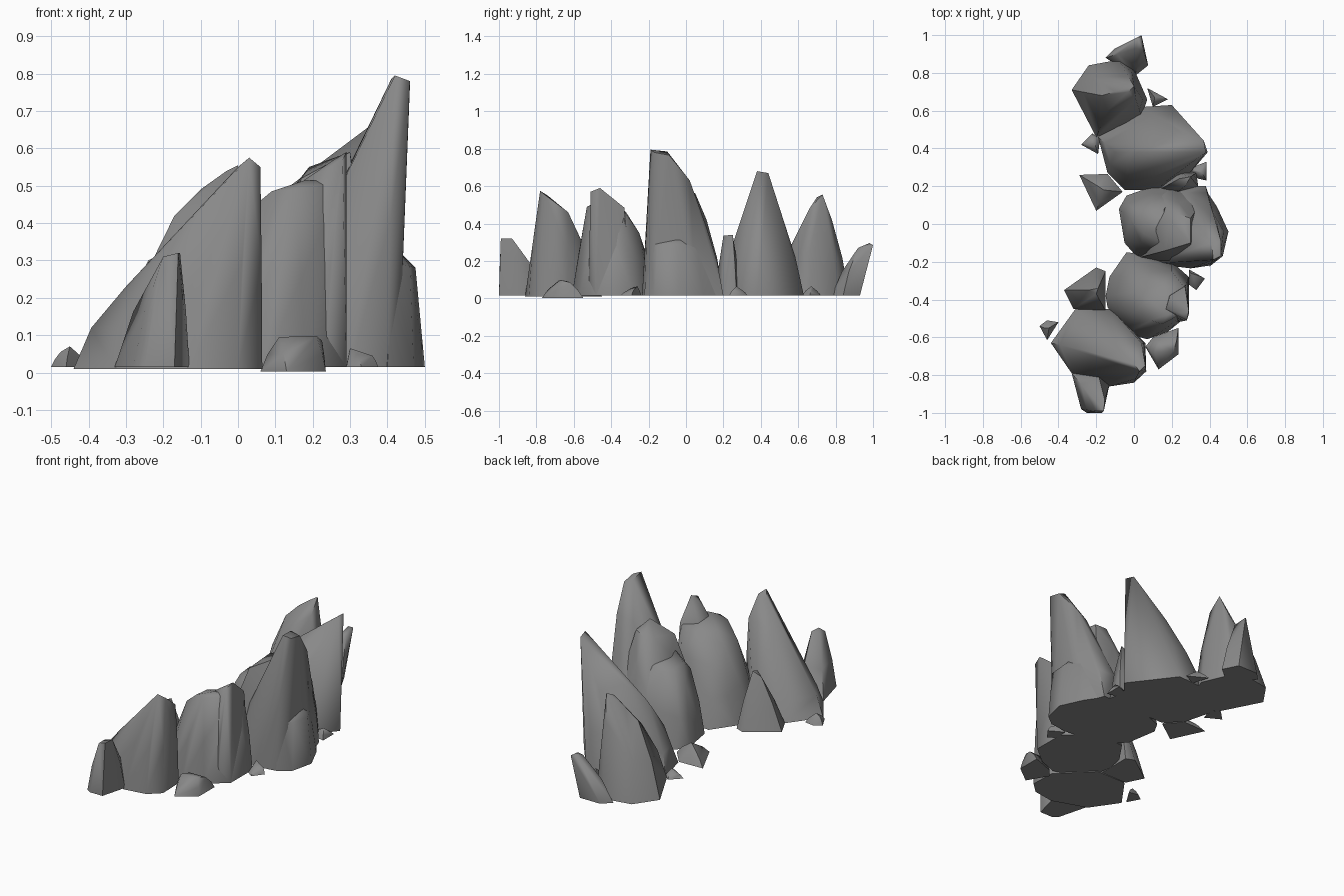
import bpy, bmesh, math
from mathutils import Vector

stone = bpy.data.materials.new("grey_stone")
stone.diffuse_color = (0.25, 0.25, 0.25, 1)


def rock(name, base, tops, floor=0.015, bulge=0.38):
    """Convex boulder: ground outline, swelling waist, then crest points."""
    bm = bmesh.new()
    crest = [Vector(t) for t in tops]
    for x, y in base:
        foot = Vector((x, y, floor))
        near = min(crest, key=lambda t: (t.xy - foot.xy).length)
        waist = foot.lerp(near, bulge)
        waist.z = floor + (near.z - floor) * 0.5
        bm.verts.new(foot)
        bm.verts.new(waist)
    for t in crest:
        bm.verts.new(t)
    res = bmesh.ops.convex_hull(bm, input=bm.verts)
    junk = {g for g in res["geom_interior"] + res["geom_unused"]
            if isinstance(g, bmesh.types.BMVert)}
    bmesh.ops.delete(bm, geom=list(junk), context='VERTS')
    bmesh.ops.dissolve_limit(bm, angle_limit=math.radians(3),
                             verts=bm.verts, edges=bm.edges)
    bmesh.ops.recalc_face_normals(bm, faces=bm.faces)
    me = bpy.data.meshes.new(name)
    bm.to_mesh(me)
    bm.free()
    me.materials.append(stone)
    ob = bpy.data.objects.new(name, me)
    bpy.context.collection.objects.link(ob)
    bpy.context.view_layer.objects.active = ob
    ob.select_set(True)
    bpy.ops.object.shade_smooth_by_angle(angle=math.radians(58))
    ob.select_set(False)


# Front boulder
rock("front_boulder",
     [(-.44, -.63), (-.31, -.45), (-.12, -.45), (0, -.57), (.06, -.63),
      (.065, -.78), (0, -.84), (-.13, -.86), (-.33, -.79)],
     [(.03, -.78, .575), (.06, -.75, .55), (0, -.74, .55), (.04, -.63, .46),
      (-.1, -.64, .42), (-.2, -.68, .33), (-.3, -.66, .23)], 0.01, .34)

# Second boulder: peak rising out of a broad lower shelf
rock("second_shelf",
     [(-.04, -.15), (.06, -.16), (.2, -.2), (.29, -.28), (.29, -.48), (.22, -.53),
      (.18, -.57), (.07, -.61), (-.04, -.58), (-.14, -.44), (-.15, -.38), (-.13, -.28)],
     [(.28, -.46, .51), (.27, -.34, .48), (.18, -.48, .515), (.15, -.53, .49),
      (.09, -.51, .485), (.08, -.4, .47), (.15, -.32, .46), (.2, -.25, .35),
      (0, -.47, .41), (0, -.36, .4), (.02, -.26, .33)])
rock("second_peak",
     [(.15, -.35), (.28, -.3), (.29, -.48), (.23, -.52), (.15, -.5)],
     [(.29, -.46, .59), (.28, -.51, .57), (.25, -.47, .565),
      (.27, -.33, .485), (.17, -.45, .51), (.19, -.38, .5)])

# Tallest boulder, stepping down in two shoulders and a low outcrop
rock("tall_spire",
     [(.1, -.21), (.3, -.235), (.4, -.22), (.43, -.17), (.43, .05),
      (.38, .2), (.2, .2), (.08, .05)],
     [(.42, -.19, .795), (.46, -.17, .78), (.46, -.09, .765), (.41, -.1, .785),
      (.34, -.12, .635), (.43, .02, .63), (.34, 0, .6), (.4, .11, .38)])
rock("tall_mid_shoulder",
     [(.02, -.18), (.2, -.225), (.35, -.22), (.38, .15), (.2, .2), (.05, .18)],
     [(.19, -.08, .54), (.17, -.14, .52), (.3, -.1, .59), (.3, .03, .575),
      (.24, .05, .56), (.19, .02, .55), (.12, -.03, .46), (.24, .11, .42)])
rock("tall_low_shoulder",
     [(-.04, .15), (-.08, .08), (-.05, -.1), (.02, -.18), (.2, -.22),
      (.25, .2), (.1, .2)],
     [(.04, -.1, .37), (.05, -.05, .42), (.04, .05, .42), (.09, .1, .41),
      (.16, .08, .42), (.15, -.1, .46), (-.02, .03, .34)])
rock("tall_outcrop",
     [(.38, .18), (.44, .09), (.5, -.04), (.47, -.17), (.4, -.225), (.33, 0)],
     [(.435, -.03, .32), (.475, -.04, .28), (.46, -.15, .285), (.41, -.19, .295),
      (.42, .06, .27), (.38, -.05, .34)], bulge=.5)

# Fourth boulder
rock("fourth_boulder",
     [(-.19, .46), (-.14, .27), (-.05, .18), (.12, .18), (.28, .25), (.39, .38),
      (.32, .47), (.2, .63), (.05, .62), (-.08, .55)],
     [(.38, .38, .68), (.37, .44, .67), (.355, .4, .66), (.22, .42, .53),
      (.1, .42, .46), (.25, .3, .42), (.2, .51, .43), (-.02, .38, .38),
      (-.1, .38, .24)])

# Fifth boulder
rock("fifth_boulder",
     [(-.33, .71), (-.24, .84), (-.08, .87), (0, .82), (.07, .66),
      (.04, .57), (-.08, .5), (-.2, .46)],
     [(0, .73, .555), (-.03, .7, .54), (.01, .66, .48), (-.1, .7, .49),
      (-.17, .68, .42), (-.03, .78, .42), (-.14, .6, .36)])

# Upright shards
rock("front_shard",
     [(-.33, -.79), (-.28, -.98), (-.25, -1), (-.17, -1), (-.13, -.85), (-.2, -.75)],
     [(-.2, -.99, .31), (-.16, -.99, .32), (-.155, -.93, .32), (-.2, -.94, .31)])
rock("rear_shard",
     [(-.15, .88), (-.1, .93), (.03, .93), (.075, .84), (0, .78)],
     [(.04, 1, .285), (.02, .98, .295), (.05, .92, .27), (.01, .93, .27)])
rock("left_shard",
     [(-.37, -.35), (-.32, -.45), (-.15, -.46), (-.15, -.25), (-.2, -.23)],
     [(-.24, -.35, .3), (-.2, -.37, .32), (-.19, -.34, .325)], bulge=.44)
rock("gap_shard",
     [(.13, .18), (.22, .16), (.34, .2), (.33, .27), (.2, .3)],
     [(.27, .2, .335), (.3, .25, .34), (.24, .24, .33)])

# Small loose stones
rock("loose_stone_front",
     [(.06, -.65), (.13, -.77), (.235, -.69), (.235, -.55), (.1, -.6)],
     [(.11, -.68, .095), (.21, -.67, .098), (.225, -.62, .085), (.13, -.63, .09)], 0.003)
rock("loose_stone_left",
     [(-.29, .26), (-.14, .265), (-.06, .17), (-.2, .07)],
     [(-.16, .18, .1), (-.19, .2, .09)])
rock("loose_stone_right",
     [(.29, -.24), (.375, -.29), (.33, -.35), (.29, -.32)],
     [(.3, -.26, .065), (.36, -.28, .045), (.32, -.3, .05)])
rock("loose_stone_far_left",
     [(-.5, -.54), (-.46, -.51), (-.4, -.52), (-.46, -.615)],
     [(-.45, -.55, .07), (-.475, -.55, .055)])
rock("loose_stone_mid",
     [(.28, .29), (.385, .33), (.385, .23), (.34, .24)],
     [(.36, .27, .065), (.34, .29, .05)])
rock("loose_stone_back_right",
     [(.07, .72), (.18, .66), (.1, .62)],
     [(.11, .67, .065), (.12, .68, .05)])
rock("loose_stone_back_left",
     [(-.28, .42), (-.22, .48), (-.18, .45), (-.19, .37)],
     [(-.21, .43, .06), (-.23, .43, .05)])
